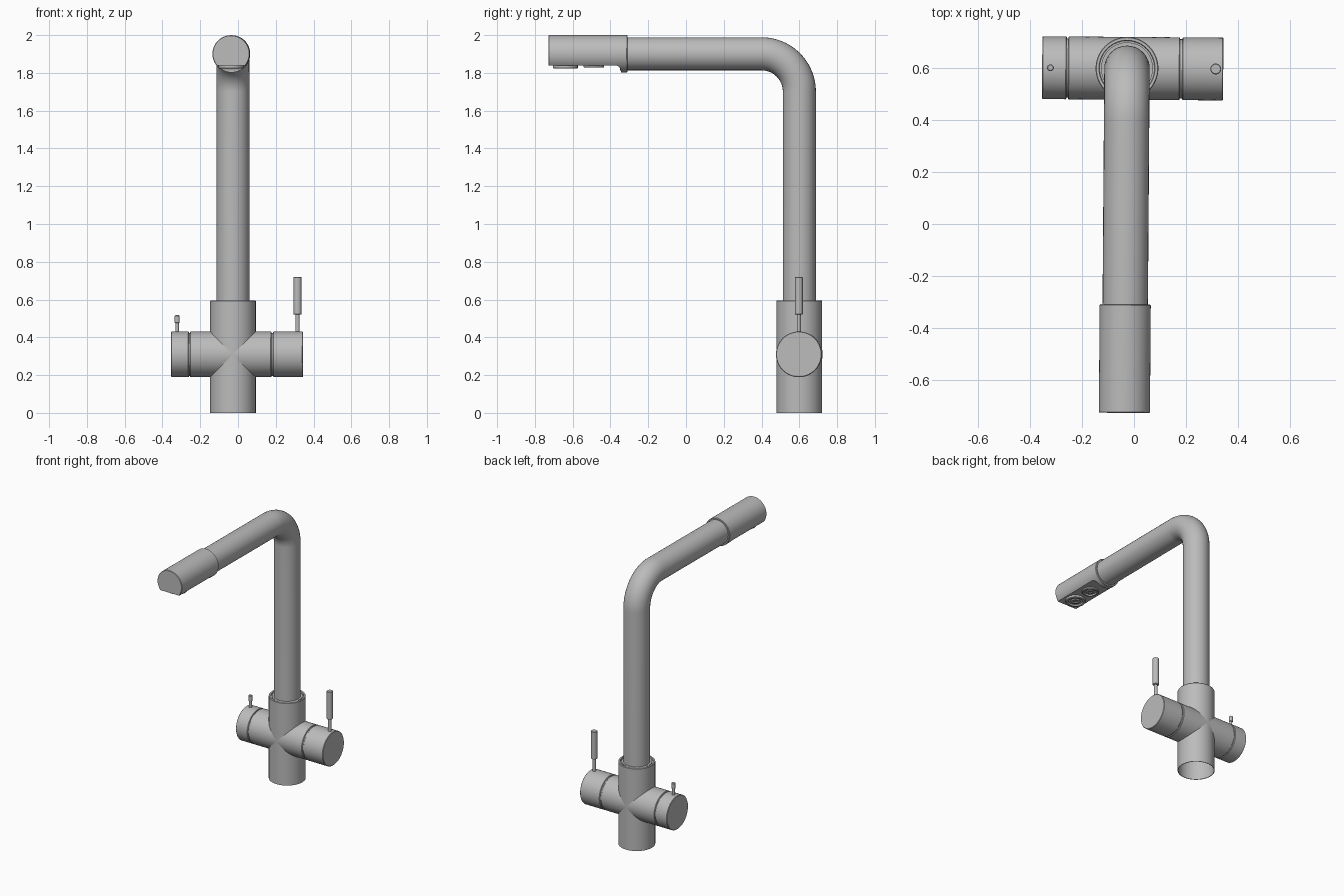
import bpy, bmesh, math
from mathutils import Matrix, Vector

cube = bpy.data.objects.get("Cube")
if cube:
    bpy.data.objects.remove(cube, do_unlink=True)

# Brushed metal
metal = bpy.data.materials.new("brushed grey metal")
metal.use_nodes = True
GREY = (0.5, 0.5, 0.5, 1)
metal.diffuse_color = GREY
metal.node_tree.nodes["Principled BSDF"].inputs["Base Color"].default_value = GREY

# Parts are laid out around the column axis, then turned and placed together
PLACE = Matrix.Translation((-0.027, 0.6, 0)) @ Matrix.Rotation(-0.0075, 4, 'Z')
ALONG_X = Matrix.Rotation(math.pi / 2, 4, 'Y')
ALONG_Y = Matrix.Rotation(-math.pi / 2, 4, 'X')
UP = Matrix.Identity(4)


def add(name, mesh):
    ob = bpy.data.objects.new(name, mesh)
    bpy.context.collection.objects.link(ob)
    mesh.materials.clear()
    mesh.materials.append(metal)
    return ob


def smooth(ob):
    bpy.ops.object.select_all(action='DESELECT')
    ob.select_set(True)
    bpy.context.view_layer.objects.active = ob
    bpy.ops.object.shade_smooth_by_angle(angle=math.radians(30))


def finish(name, bm):
    bmesh.ops.recalc_face_normals(bm, faces=bm.faces[:])
    mesh = bpy.data.meshes.new(name)
    bm.to_mesh(mesh)
    bm.free()
    mesh.transform(PLACE)
    return add(name, mesh)


def lathe(name, profile, axis=UP, at=(0, 0, 0), steps=64):
    """Spin (radius, height) points round an axis."""
    bm = bmesh.new()
    vs = [bm.verts.new((r, 0, h)) for r, h in profile]
    es = [bm.edges.new(pair) for pair in zip(vs, vs[1:])]
    bmesh.ops.spin(bm, geom=vs + es, cent=(0, 0, 0), axis=(0, 0, 1),
                   angle=math.tau, steps=steps, use_duplicate=False)
    bmesh.ops.remove_doubles(bm, verts=bm.verts[:], dist=1e-5)
    bm.transform(Matrix.Translation(at) @ axis)
    ob = finish(name, bm)
    smooth(ob)
    return ob


def rod(name, r, a, b, axis=UP, at=(0, 0, 0), bevel=0.003):
    """Solid cylinder from a to b with slightly eased rims."""
    return lathe(name, [(0, a), (r - bevel, a), (r, a + bevel),
                        (r, b - bevel), (r - bevel, b), (0, b)], axis, at)


# Column: hollow foot, recessed collar at the top
lathe("column", [(0, 0.185), (0.117, 0.185), (0.117, 0), (0.121, 0),
                 (0.121, 0.592), (0.118, 0.596), (0.108, 0.596),
                 (0.106, 0.586), (0, 0.586)])
lathe("collar_ring", [(0.085, 0.58), (0.1, 0.58), (0.1, 0.592), (0.085, 0.592)])

# Cross body with a turning cap at each end, separated by thin grooves
MID = (0, 0, 0.31)
rod("cross_body", 0.121, -0.227, 0.204, ALONG_X, MID)
rod("cross_core", 0.114, -0.24, 0.225, ALONG_X, MID)
rod("right_cap", 0.121, -0.327, -0.233, ALONG_X, MID)
rod("left_cap", 0.121, 0.213, 0.371, ALONG_X, MID)

# Levers
rod("left_lever_stem", 0.011, 0.41, 0.53, at=(0.342, 0, 0))
rod("left_lever_grip", 0.021, 0.52, 0.72, at=(0.342, 0, 0))
rod("right_lever_stem", 0.009, 0.41, 0.48, at=(-0.295, 0, 0))
rod("right_lever_grip", 0.013, 0.475, 0.517, at=(-0.295, 0, 0))

# Spout: swept tube with one rounded bend
BEND, TOP = 0.2, 1.901
path = [(0, 0, 0.57)]
for i in range(25):
    a = math.pi / 2 * i / 24
    path.append((0, BEND * (math.cos(a) - 1), TOP - BEND + BEND * math.sin(a)))
path.append((0, -0.95, TOP))
curve = bpy.data.curves.new("spout_path", 'CURVE')
curve.dimensions = '3D'
curve.bevel_depth = 0.0875
curve.bevel_resolution = 14
spline = curve.splines.new('POLY')
spline.points.add(len(path) - 1)
for p, co in zip(spline.points, path):
    p.co = (*co, 1)
guide = bpy.data.objects.new("spout_guide", curve)
bpy.context.collection.objects.link(guide)
bpy.context.view_layer.update()
tube = bpy.data.meshes.new_from_object(
    guide.evaluated_get(bpy.context.evaluated_depsgraph_get()))
bpy.data.objects.remove(guide, do_unlink=True)
tube.transform(PLACE)
smooth(add("spout", tube))

# Spray head: cylinder with its underside cut flat, leaving a lip at the back
head = rod("spray_head", 0.0985, -1.328, -0.91, ALONG_Y, (0, 0, TOP))
FLAT, LIP, FILLET = 1.84, -0.945, 0.03
outline = [(-1.5, FLAT), (-1.5, 1.7), (LIP, 1.7)]
for i in range(9):
    a = math.pi / 2 * i / 8
    outline.append((LIP - FILLET * (1 - math.cos(a)),
                    FLAT - FILLET * (1 - math.sin(a))))
bm = bmesh.new()
face = bm.faces.new([bm.verts.new((-0.2, y, z)) for y, z in outline])
ext = bmesh.ops.extrude_face_region(bm, geom=[face])
bmesh.ops.translate(bm, vec=Vector((0.4, 0, 0)),
                    verts=[g for g in ext["geom"] if isinstance(g, bmesh.types.BMVert)])
cutter = finish("head_cutter", bm)
cutter.hide_render = True
cut = head.modifiers.new("flat_underside", 'BOOLEAN')
cut.operation = 'DIFFERENCE'
cut.solver = 'EXACT'
cut.object = cutter
bpy.context.view_layer.objects.active = head
bpy.ops.object.modifier_apply(modifier=cut.name)
bpy.data.objects.remove(cutter, do_unlink=True)
smooth(head)

# Two outlets with stepped rings under the head
for name, y, r, low in (("front_outlet", -1.239, 0.066, 1.823),
                        ("rear_outlet", -1.088, 0.055, 1.828)):
    lathe(name, [(r, FLAT + 0.005), (r, low + 0.004), (r - 0.004, low),
                 (r * 0.75, low), (r * 0.7, low + 0.009), (r * 0.5, low + 0.009),
                 (r * 0.45, low + 0.003), (r * 0.25, low + 0.003),
                 (r * 0.2, low + 0.009), (0, low + 0.009)], at=(0, y, 0), steps=48)
